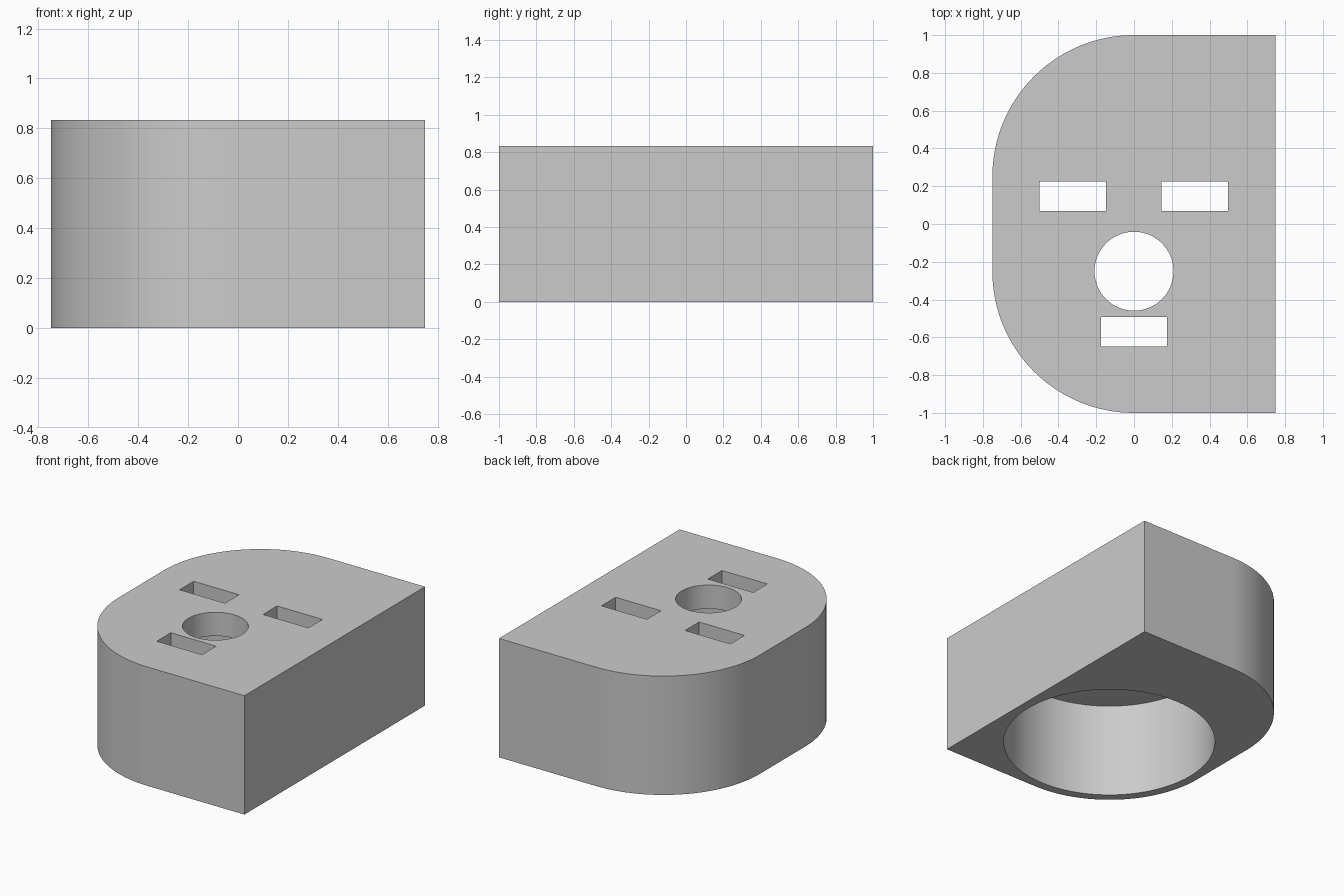
import bpy
import bmesh
from math import sin, cos, pi

if "Cube" in bpy.data.objects:
    bpy.data.objects.remove(bpy.data.objects["Cube"], do_unlink=True)

HEIGHT = 0.833
CEILING = 0.667      # top of the wide bore
HOLE_Y = -0.25       # shared axis of bore and top hole

grey = bpy.data.materials.new("plain_grey")
grey.use_nodes = True
colour = (0.6, 0.6, 0.6, 1)
grey.diffuse_color = colour
grey.node_tree.nodes["Principled BSDF"].inputs["Base Color"].default_value = colour


def prism(name, outline, z0, z1):
    """Extrude a counter-clockwise outline from z0 to z1."""
    bm = bmesh.new()
    base = bm.faces.new([bm.verts.new((x, y, z0)) for x, y in outline])
    top = bmesh.ops.extrude_face_region(bm, geom=[base])["geom"]
    verts = [v for v in top if isinstance(v, bmesh.types.BMVert)]
    bmesh.ops.translate(bm, verts=verts, vec=(0, 0, z1 - z0))
    bmesh.ops.recalc_face_normals(bm, faces=bm.faces)
    mesh = bpy.data.meshes.new(name)
    bm.to_mesh(mesh)
    bm.free()
    mesh.materials.append(grey)
    obj = bpy.data.objects.new(name, mesh)
    bpy.context.collection.objects.link(obj)
    return obj


def arc(cx, cy, r, start, end, steps):
    angles = [start + (end - start) * i / steps for i in range(steps + 1)]
    return [(cx + r * cos(a), cy + r * sin(a)) for a in angles]


def circle(r):
    return arc(0, HOLE_Y, r, 0, 2 * pi, 96)[:-1]


def slot(cx, cy):
    w, d = 0.176, 0.078
    return [(cx - w, cy - d), (cx + w, cy - d), (cx + w, cy + d), (cx - w, cy + d)]


# Block: square on the +x side, two large rounded corners on the -x side
outline = [(0.75, -1), (0.75, 1)]
outline += arc(0, 0.25, 0.75, pi / 2, pi, 32)
outline += arc(0, -0.25, 0.75, pi, 1.5 * pi, 32)
block = prism("block", outline, 0, HEIGHT)

# Cutters: wide bore from below, round hole and three slots through the top
cutters = [
    prism("bore_cutter", circle(0.687), -0.1, CEILING),
    prism("hole_cutter", circle(0.209), CEILING - 0.05, HEIGHT + 0.1),
]
for name, x, y in (("right_slot_cutter", -0.325, 0.146),
                   ("left_slot_cutter", 0.322, 0.146),
                   ("front_slot_cutter", 0, -0.571)):
    cutters.append(prism(name, slot(x, y), CEILING - 0.03, HEIGHT + 0.1))

bpy.ops.object.select_all(action="DESELECT")
bpy.context.view_layer.objects.active = block
block.select_set(True)
for cutter in cutters:
    cutter.hide_render = True
    mod = block.modifiers.new(cutter.name, "BOOLEAN")
    mod.operation = "DIFFERENCE"
    mod.solver = "EXACT"
    mod.object = cutter
    bpy.ops.object.modifier_apply(modifier=mod.name)
for cutter in cutters:
    bpy.data.objects.remove(cutter, do_unlink=True)

# Smooth curved walls, crisp edges
bpy.ops.object.shade_smooth_by_angle(angle=pi / 6)
